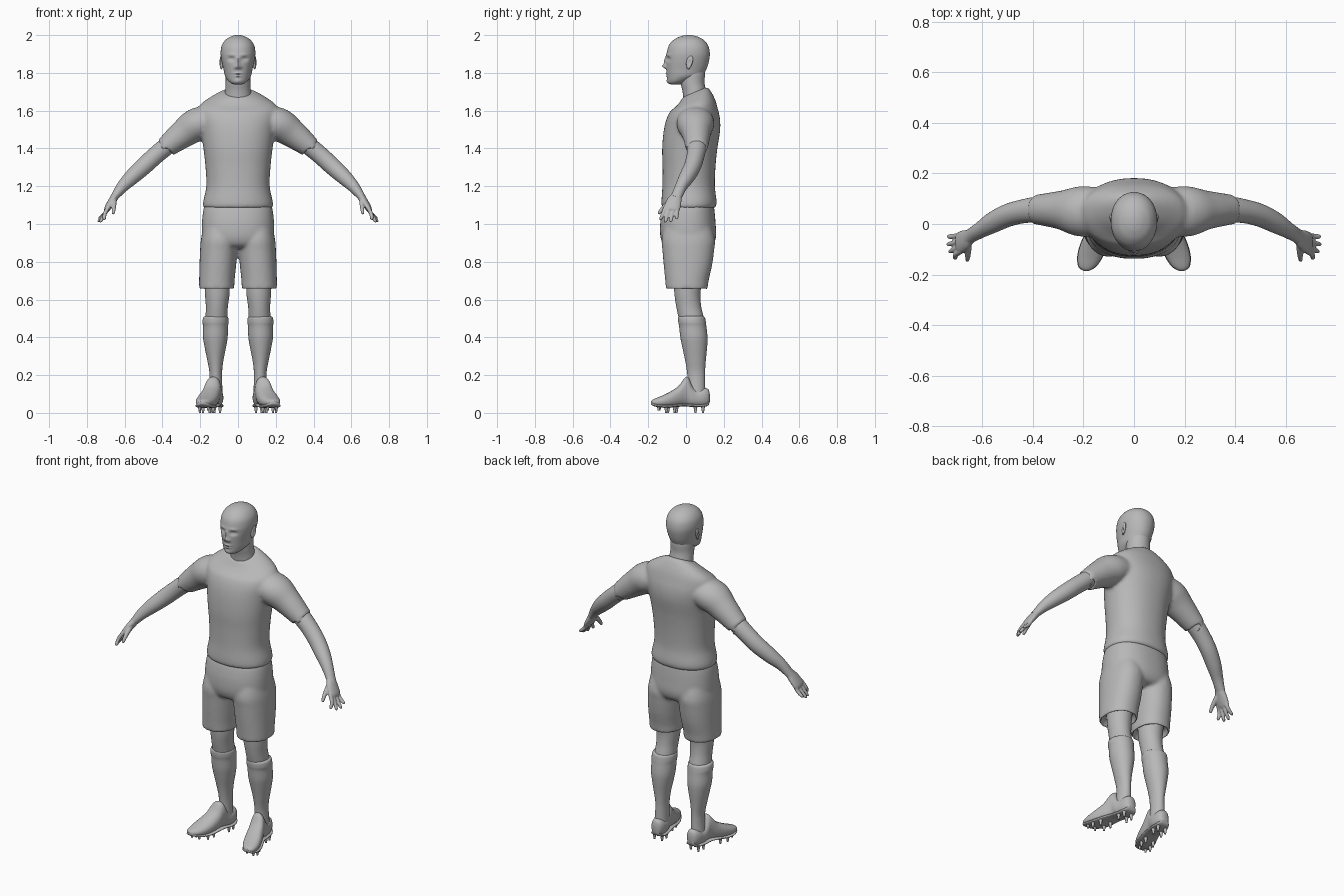
import bpy, bmesh, math
from mathutils import Vector

mat = bpy.data.materials.new("plain grey")
mat.diffuse_color = (0.48, 0.48, 0.48, 1)


def spline(rows, sub):
    """Catmull-Rom interpolation of equal-length number rows."""
    out = []
    for i in range(len(rows) - 1):
        a, b, c, d = (rows[max(i - 1, 0)], rows[i], rows[i + 1], rows[min(i + 2, len(rows) - 1)])
        for k in range(sub):
            t = k / sub
            out.append([0.5 * (2 * q + (r - p) * t + (2 * p - 5 * q + 4 * r - s) * t * t
                               + (3 * q - p - 3 * r + s) * t ** 3) for p, q, r, s in zip(a, b, c, d)])
    return out + [list(rows[-1])]


def loft(bm, rows, axis=None, hint=(1, 0, 0), n=32, sub=5, power=2.0, mirror=False):
    """Skin rings (x, y, z, radius along hint, other radius); axis fixes the ring normal."""
    for side in ((1, -1) if mirror else (1,)):
        rings, pts = [], spline(rows, sub)
        for i, r in enumerate(pts):
            a, b = pts[max(i - 1, 0)], pts[min(i + 1, len(pts) - 1)]
            t = Vector(axis) if axis else (Vector(b[:3]) - Vector(a[:3])).normalized()
            u = Vector(hint)
            u = (u - t * u.dot(t)).normalized()
            v = t.cross(u)
            ring = []
            for k in range(n):
                c, s = math.cos(2 * math.pi * k / n), math.sin(2 * math.pi * k / n)
                c = math.copysign(abs(c) ** (2 / power), c)
                s = math.copysign(abs(s) ** (2 / power), s)
                p = Vector(r[:3]) + u * c * max(r[3], .001) + v * s * max(r[4], .001)
                ring.append(bm.verts.new((p.x * side, p.y, p.z)))
            rings.append(ring)
        for p, q in zip(rings, rings[1:]):
            for k in range(n):
                bm.faces.new((p[k], p[(k + 1) % n], q[(k + 1) % n], q[k]))
        bm.faces.new(rings[0])
        bm.faces.new(rings[-1])


def column(rows):
    """Rows (z, x, y, rx, ry) to loft rows."""
    return [(x, y, z, rx, ry) for z, x, y, rx, ry in rows]


def part(name, bm, mirror=False, voxel=0):
    bmesh.ops.recalc_face_normals(bm, faces=bm.faces[:])
    me = bpy.data.meshes.new(name)
    bm.to_mesh(me)
    bm.free()
    me.materials.append(mat)
    me.polygons.foreach_set("use_smooth", [True] * len(me.polygons))
    me.set_sharp_from_angle(angle=math.radians(50))
    ob = bpy.data.objects.new(name, me)
    bpy.context.collection.objects.link(ob)
    if mirror:
        ob.modifiers.new("mirror", 'MIRROR').use_mirror_merge = False
    if voxel:
        m = ob.modifiers.new("blend", 'REMESH')
        m.mode, m.voxel_size, m.use_smooth_shade = 'VOXEL', voxel, True
        s = ob.modifiers.new("soften", 'SMOOTH')
        s.factor, s.iterations = 0.5, 6
    return ob


UP = (0, 0, 1)

# shirt: body with sheared collar, plus both sleeves blended in
bm = bmesh.new()
loft(bm, column([(1.082, 0, .015, .165, .125), (1.09, 0, .015, .184, .142), (1.12, 0, .016, .184, .146),
                 (1.20, 0, .014, .168, .139), (1.30, 0, .016, .172, .14), (1.40, 0, .02, .183, .146),
                 (1.50, 0, .032, .198, .149), (1.57, 0, .04, .212, .138), (1.625, 0, .048, .205, .113),
                 (1.665, 0, .05, .15, .088), (1.695, 0, .047, .088, .068), (1.70, 0, .047, .07, .055)]),
     axis=UP, n=48, power=2.2)
for v in bm.verts:
    v.co.z += .42 * (v.co.y - .05) * min(max((v.co.z - 1.60) / .09, 0), 1)
loft(bm, [(.10, .05, 1.555, .09, .07), (.21, .05, 1.53, .10, .088), (.29, .055, 1.478, .077, .076),
          (.375, .057, 1.412, .061, .058), (.384, .057, 1.404, .060, .056)],
     hint=(0, 1, 0), mirror=True)
part("shirt", bm, voxel=.009)

# shorts: hips and two legs blended together
bm = bmesh.new()
loft(bm, column([(1.10, 0, .015, .178, .132), (1.06, 0, .012, .186, .14), (1.0, 0, .01, .191, .147),
                 (.93, 0, .012, .19, .147), (.885, 0, .012, .17, .125), (.872, 0, .012, .10, .08)]),
     axis=UP, n=48, power=2.3)
loft(bm, column([(1.0, .095, .01, .085, .12), (.92, .098, .012, .098, .141), (.86, .102, .012, .099, .137),
                 (.78, .107, .01, .097, .128), (.70, .112, .005, .094, .115), (.657, .113, .004, .093, .110),
                 (.655, .113, .004, .085, .102), (.69, .113, .004, .078, .094)]),
     axis=UP, power=2.2, mirror=True)
part("shorts", bm, voxel=.009)

# bare legs
bm = bmesh.new()
loft(bm, column([(.78, .11, .008, .07, .08), (.68, .11, .008, .067, .073), (.62, .11, .008, .064, .068),
                 (.56, .112, .015, .058, .066), (.50, .114, .028, .058, .066), (.45, .115, .035, .055, .06)]),
     axis=UP)
part("legs", bm, mirror=True)

# socks with a raised cuff
bm = bmesh.new()
loft(bm, column([(.512, .118, .028, .055, .062), (.505, .118, .029, .066, .071), (.48, .119, .032, .069, .073),
                 (.455, .119, .036, .066, .072), (.40, .12, .042, .065, .072), (.35, .12, .046, .057, .066),
                 (.28, .12, .050, .043, .055), (.22, .118, .053, .034, .048), (.17, .118, .055, .034, .046),
                 (.10, .12, .055, .038, .048)]), axis=UP)
part("socks", bm, mirror=True)

# football boots: rows (y, x, half width, bottom, top)
boot = [(.126, .117, .012, .06, .10), (.118, .117, .028, .042, .125), (.095, .118, .039, .033, .132),
        (.06, .121, .043, .032, .126), (.035, .126, .043, .033, .145), (.012, .130, .042, .035, .188),
        (-.008, .135, .044, .036, .184), (-.04, .145, .049, .034, .142), (-.085, .160, .053, .029, .112),
        (-.13, .174, .049, .030, .090), (-.165, .184, .036, .036, .076), (-.180, .188, .020, .043, .068),
        (-.186, .189, .006, .050, .060)]
bm = bmesh.new()
loft(bm, [(x, y, (a + b) / 2, w, (b - a) / 2) for y, x, w, a, b in boot], axis=(0, -1, 0), power=2.3)
part("boots", bm, mirror=True)

bm = bmesh.new()
loft(bm, [(x, y, a + .006, w + .002, .008) for y, x, w, a, b in boot], axis=(0, -1, 0), power=3)
part("soles", bm, mirror=True)

# studs under the soles
bm = bmesh.new()
for x, y in [(.095, .09), (.145, .09), (.095, .05), (.15, .05), (.125, -.05), (.185, -.06),
             (.132, -.095), (.202, -.105), (.158, -.14), (.203, -.145)]:
    z0 = .012 if y < -.12 else 0
    got = bmesh.ops.create_cone(bm, cap_ends=True, segments=10, radius1=.005, radius2=.011, depth=.036)
    bmesh.ops.translate(bm, verts=got["verts"], vec=(x, y, z0 + .018))
part("studs", bm, mirror=True)

# arms
bm = bmesh.new()
loft(bm, [(.30, .057, 1.47, .05, .048), (.38, .057, 1.41, .051, .048), (.44, .050, 1.36, .047, .047),
          (.50, .034, 1.305, .045, .046), (.56, .005, 1.25, .041, .041), (.61, -.025, 1.20, .032, .032),
          (.645, -.046, 1.155, .029, .023), (.66, -.056, 1.135, .03, .02)], hint=(0, 1, 0))
part("arms", bm, mirror=True)

# hands: palm, four fingers and thumb blended together
bm = bmesh.new()
Y = (0, 1, 0)
loft(bm, [(.63, -.04, 1.175, .025, .02), (.648, -.049, 1.15, .029, .021), (.668, -.063, 1.12, .04, .02),
          (.69, -.074, 1.085, .043, .017), (.698, -.077, 1.07, .036, .012)], hint=Y, mirror=True)
for y, tip_x, tip_y, tip_z in [(-.108, .708, -.134, 1.022), (-.087, .726, -.108, 1.010),
                               (-.065, .734, -.080, 1.012), (-.045, .732, -.050, 1.026)]:
    loft(bm, [(.685, y, 1.092, .011, .011), (.705, (y + tip_y) / 2, 1.055, .0105, .0105),
              (tip_x, tip_y, tip_z + .006, .009, .009), (tip_x + .002, tip_y, tip_z - .001, .004, .004)],
         hint=Y, n=14, mirror=True)
loft(bm, [(.655, -.065, 1.135, .014, .016), (.656, -.098, 1.108, .013, .014), (.658, -.126, 1.08, .011, .011),
          (.660, -.143, 1.057, .008, .008), (.660, -.147, 1.052, .003, .003)], n=14, mirror=True)
hands = part("hands", bm, voxel=.0045)
hands.modifiers["soften"].iterations = 2

# head with sculpted face: bumps (x, z, width, height, push along y)
bm = bmesh.new()
loft(bm, column([(1.738, 0, -.055, .018, .02), (1.745, 0, -.05, .036, .042), (1.76, 0, -.036, .053, .061),
                 (1.785, 0, -.008, .069, .092), (1.82, 0, .002, .077, .106), (1.865, 0, .008, .087, .114),
                 (1.905, 0, .012, .092, .114), (1.945, 0, .013, .086, .104), (1.975, 0, .014, .066, .079),
                 (1.992, 0, .014, .039, .047), (1.999, 0, .014, .016, .019), (2.0, 0, .014, .002, .002)]),
     axis=UP, n=96, sub=8, power=2.1)
bumps = [(0, 1.865, .009, .020, -.010), (0, 1.836, .011, .012, -.020), (0, 1.797, .020, .005, -.007),
         (0, 1.782, .017, .005, -.006), (0, 1.756, .018, .012, -.006)]
for s in (1, -1):
    bumps += [(s * .034, 1.873, .016, .010, .014), (s * .034, 1.872, .010, .005, -.006),
              (s * .034, 1.896, .022, .007, -.004), (s * .014, 1.829, .008, .008, -.008)]
for v in bm.verts:
    if v.co.y < -.01:
        x, z = v.co.x, v.co.z
        v.co.y += sum(d * math.exp(-((x - bx) / w) ** 2 - ((z - bz) / h) ** 2) for bx, bz, w, h, d in bumps)
part("head", bm)

# neck
bm = bmesh.new()
loft(bm, column([(1.62, 0, .05, .075, .06), (1.70, 0, .044, .068, .062), (1.75, 0, .034, .065, .064),
                 (1.81, 0, .032, .064, .068), (1.86, 0, .03, .05, .05)]), axis=UP)
part("neck", bm)

# ears: tilted shell with a hollow
bm = bmesh.new()
bmesh.ops.create_uvsphere(bm, u_segments=24, v_segments=16, radius=1)
for v in bm.verts:
    x, y, z = v.co
    dent = .007 * math.exp(-(y * y + z * z) / .2) if x > 0 else 0
    v.co = (.088 + .010 * x - dent + .004 * y, .018 + y * (.017 + .004 * z) + .006 * z, 1.855 + .036 * z)
part("ears", bm, mirror=True)
